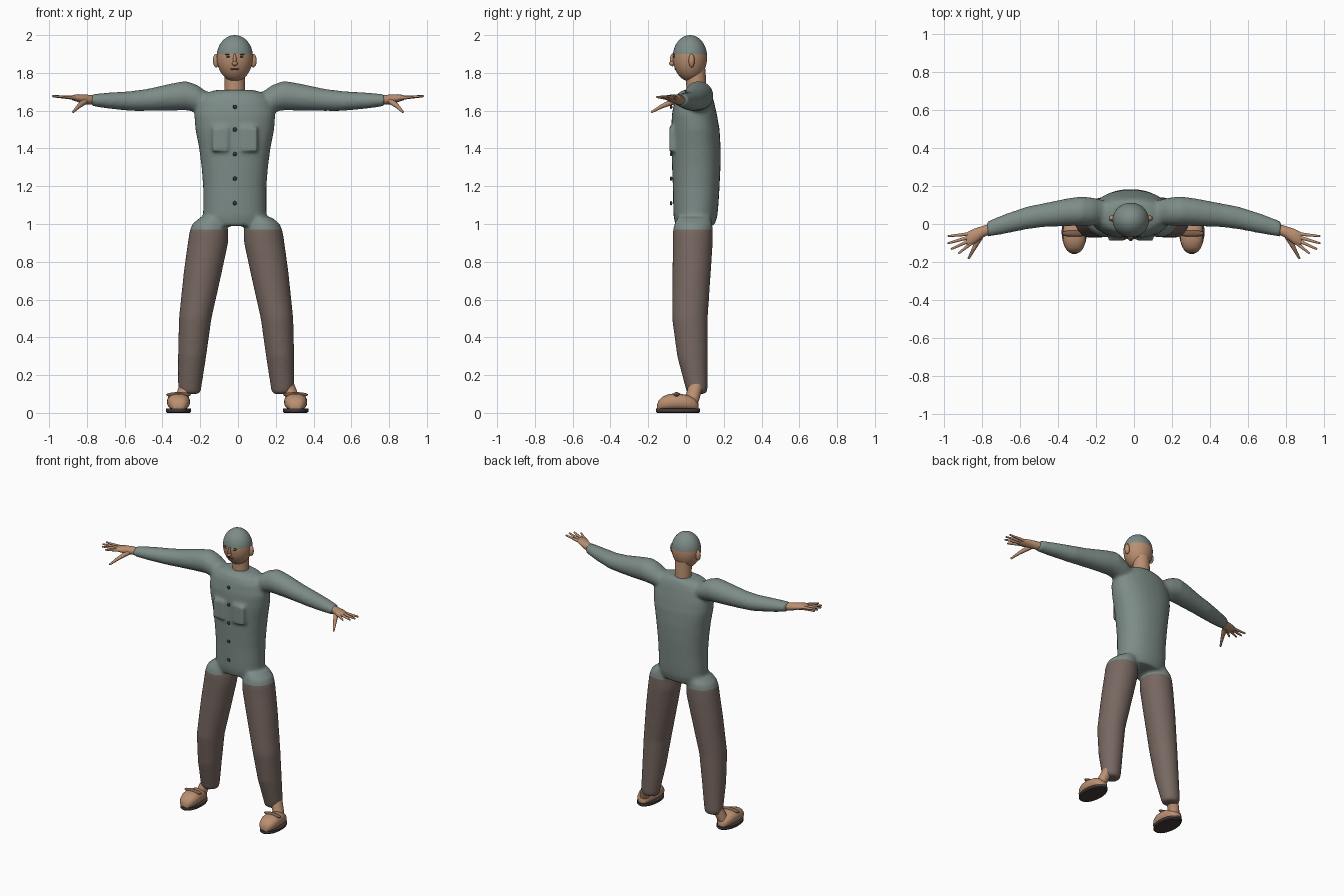
import bpy, bmesh, math
from mathutils import Vector

if "Cube" in bpy.data.objects:
    bpy.data.objects.remove(bpy.data.objects["Cube"])

CX = -0.017  # centre line of torso and head


def material(name, rgb):
    m = bpy.data.materials.new(name)
    m.diffuse_color = (*rgb, 1)
    m.use_nodes = True
    m.node_tree.nodes["Principled BSDF"].inputs["Base Color"].default_value = m.diffuse_color
    return m


COAT = material("grey_green_cloth", (0.205, 0.262, 0.245))
TROUSERS = material("brown_cloth", (0.185, 0.137, 0.118))
SKIN = material("tan_skin", (0.49, 0.275, 0.165))
STRAP = material("strap_brown", (0.20, 0.11, 0.07))
DARK = material("dark_sole", (0.06, 0.045, 0.042))
BUTTON = material("button_dark", (0.035, 0.04, 0.042))
LIP = material("lip_brown", (0.16, 0.06, 0.045))


def loft(bm, axis, rings, n=28, power=1.0):
    """Capped rings (position, centre 1, centre 2, radius 1, radius 2) along an axis."""
    def sp(v):
        return math.copysign(abs(v) ** power, v)
    loops = []
    for p, c1, c2, r1, r2 in rings:
        loop = []
        for i in range(n):
            a = 2 * math.pi * i / n
            u, v = c1 + r1 * sp(math.cos(a)), c2 + r2 * sp(math.sin(a))
            co = {"x": (p, u, v), "y": (u, p, v), "z": (u, v, p)}[axis]
            loop.append(bm.verts.new(co))
        loops.append(loop)
    for a, b in zip(loops, loops[1:]):
        for i in range(n):
            j = (i + 1) % n
            bm.faces.new((a[i], a[j], b[j], b[i]))
    bm.faces.new(loops[0])
    bm.faces.new(loops[-1])


def ellipsoid(bm, centre, radii, seg=24):
    vs = bmesh.ops.create_uvsphere(bm, u_segments=seg, v_segments=seg // 2 + 4, radius=1)["verts"]
    for v in vs:
        v.co = Vector([c + r * k for c, r, k in zip(centre, radii, v.co)])


def taper(bm, a, b, ra, rb, n=10):
    """Rounded tapering rod from a to b."""
    a, b = Vector(a), Vector(b)
    d = b - a
    q = d.to_track_quat("Z", "Y")
    res = bmesh.ops.create_cone(bm, cap_ends=True, segments=n, radius1=ra, radius2=rb, depth=d.length)
    for v in res["verts"]:
        v.co = q @ v.co + (a + b) / 2
    ellipsoid(bm, b, (rb, rb, rb), 10)


def finish(name, bm, mats, angle=50):
    bmesh.ops.recalc_face_normals(bm, faces=bm.faces[:])
    me = bpy.data.meshes.new(name)
    bm.to_mesh(me)
    bm.free()
    for m in mats:
        me.materials.append(m)
    for p in me.polygons:
        p.use_smooth = True
    me.set_sharp_from_angle(angle=math.radians(angle))
    ob = bpy.data.objects.new(name, me)
    bpy.context.collection.objects.link(ob)
    return ob


def split_colour(bm, z):
    """Cut at a height, then give faces below it material 1."""
    bmesh.ops.bisect_plane(bm, geom=bm.verts[:] + bm.edges[:] + bm.faces[:],
                           plane_co=(0, 0, z), plane_no=(0, 0, 1))
    for f in bm.faces:
        f.material_index = 0 if f.calc_center_median().z > z else 1


# Clothed body: torso, sleeves, trouser legs and pockets fused together
bm = bmesh.new()
torso = [(0.99, .15, -.055, .15), (1.04, .168, -.066, .166), (1.1, .168, -.068, .172), (1.2, .168, -.070, .178),
         (1.3, .176, -.074, .183), (1.4, .189, -.077, .184), (1.5, .209, -.078, .178),
         (1.58, .215, -.075, .164), (1.65, .195, -.062, .148), (1.69, .16, -.045, .135),
         (1.71, .10, -.015, .12)]
loft(bm, "z", [(z, CX, (a + b) / 2, w, (b - a) / 2) for z, w, a, b in torso], power=.9)
sleeve = [(.14, .065, 1.645, .06, .05), (.20, .065, 1.665, .074, .072), (.26, .068, 1.680, .078, .078),
          (.34, .062, 1.672, .073, .072), (.466, .047, 1.657, .063, .059), (.555, .033, 1.651, .060, .053),
          (.68, 0, 1.653, .052, .043), (.778, -.028, 1.656, .041, .032)]
legs = [(1.035, .19, .06, -.045, .13), (1.0, .232, .05, -.062, .14), (.96, .247, .040, -.07, .142),
        (.9, .256, .042, -.07, .142), (.75, .277, .074, -.072, .132), (.5, .303, .130, -.074, .115),
        (.3, .308, .158, -.047, .115), (.13, .308, .184, -.002, .115), (.1, .300, .190, .005, .108)]
for s in (-1, 1):
    loft(bm, "x", [(s * r + CX * max(0, 1 - max(0, r - .25) / .5), yc, zc, ry, rz)
                   for r, yc, zc, ry, rz in sleeve])
    loft(bm, "z", [(z, s * (o + i) / 2 - .010, (a + b) / 2, (o - i) / 2, (b - a) / 2)
                   for z, o, i, a, b in legs])
    pocket = bmesh.ops.create_cube(bm, size=1)["verts"]
    for v in pocket:
        v.co = Vector((v.co.x * .082 + CX + s * .078, v.co.y * .056 - .060, v.co.z * .13 + 1.45))
shape = finish("body_shape", bm, [])
rem = shape.modifiers.new("fuse", "REMESH")
rem.mode = "VOXEL"
rem.voxel_size = .011
smo = shape.modifiers.new("soften", "SMOOTH")
smo.factor = .5
smo.iterations = 8
fused = bpy.data.meshes.new_from_object(shape.evaluated_get(bpy.context.evaluated_depsgraph_get()))
bpy.data.objects.remove(shape)
bm = bmesh.new()
bm.from_mesh(fused)
bpy.data.meshes.remove(fused)
split_colour(bm, .97)
finish("coat_and_trousers", bm, [COAT, TROUSERS], 80)

# Head with close-fitting cap, and neck
HC, HR = (CX, .021, 1.885), (.096, .091, .115)
bm = bmesh.new()
ellipsoid(bm, HC, HR, 36)
for v in bm.verts:  # longer chin
    if v.co.z < HC[2]:
        v.co.z = HC[2] + (v.co.z - HC[2]) * 1.13
split_colour(bm, 1.9)
finish("head_and_cap", bm, [COAT, SKIN])
bm = bmesh.new()
loft(bm, "z", [(1.66, CX, .055, .058, .056), (1.72, CX, .055, .054, .053), (1.82, CX, .05, .054, .053)])
finish("neck", bm, [SKIN])


def face_y(dx, z):
    rz = HR[2] * (1.13 if z < HC[2] else 1)
    return HC[1] - HR[1] * math.sqrt(1 - (dx / HR[0]) ** 2 - ((z - HC[2]) / rz) ** 2)


# Ears, nose, eyes, brows and mouth
bm = bmesh.new()
for s in (-1, 1):
    ellipsoid(bm, (CX + s * .098, .03, 1.865), (.018, .016, .036))
finish("ears", bm, [SKIN])
bm = bmesh.new()
ellipsoid(bm, (CX, face_y(0, 1.87) - .002, 1.868), (.009, .014, .034), 16)
ellipsoid(bm, (CX, face_y(0, 1.85) - .008, 1.850), (.015, .015, .012), 16)
finish("nose", bm, [SKIN])
bm = bmesh.new()
for s in (-1, 1):
    ellipsoid(bm, (CX + s * .035, face_y(.035, 1.885), 1.885), (.011, .004, .004), 12)
    ellipsoid(bm, (CX + s * .037, face_y(.037, 1.897), 1.897), (.016, .004, .0025), 12)
finish("eyes_and_brows", bm, [DARK])
bm = bmesh.new()
ellipsoid(bm, (CX, face_y(0, 1.82) + .002, 1.82), (.026, .005, .0045), 16)
finish("mouth", bm, [LIP])

# Coat buttons
bm = bmesh.new()
for z in (1.11, 1.24, 1.37, 1.5, 1.62):
    ellipsoid(bm, (CX, -.079, z), (.011, .007, .011), 14)
finish("buttons", bm, [BUTTON])

# Hands: palm, four fingers and thumb
fingers = [((.865, -.052, 1.668), (.978, -.064, 1.676)), ((.87, -.070, 1.669), (.979, -.101, 1.677)),
           ((.868, -.088, 1.669), (.962, -.131, 1.676)), ((.86, -.102, 1.667), (.923, -.153, 1.672))]
palm = [(.75, -.022, 1.655, .026, .024), (.80, -.042, 1.659, .031, .026), (.845, -.066, 1.666, .041, .021),
        (.875, -.078, 1.669, .038, .014), (.885, -.080, 1.669, .028, .008)]
for s, side in ((-1, "left"), (1, "right")):
    bm = bmesh.new()
    loft(bm, "x", [(s * r, *rest) for r, *rest in palm], 20)
    for a, b in fingers:
        taper(bm, (s * a[0], *a[1:]), (s * b[0], *b[1:]), .0105, .0055)
    taper(bm, (s * .81, -.065, 1.65), (s * .845, -.13, 1.622), .017, .011)
    taper(bm, (s * .845, -.13, 1.622), (s * .872, -.18, 1.594), .011, .006)
    finish(side + "_hand", bm, [SKIN])

# Feet: ankle, shoe, strap and sole
upper = [(-.153, .018, .045), (-.143, .036, .068), (-.125, .049, .086), (-.09, .060, .1), (-.045, .061, .104),
         (.01, .054, .094), (.045, .042, .078), (.066, .022, .05)]
for s, side in ((-1, "left"), (1, "right")):
    x = s * .310 - .005
    bm = bmesh.new()
    loft(bm, "z", [(.03, x, .02, .036, .036), (.08, x - s * .015, .035, .036, .038),
                   (.16, x - s * .05, .056, .04, .04)], 20)
    finish(side + "_ankle", bm, [SKIN])
    bm = bmesh.new()
    loft(bm, "y", [(y, x, (.012 + t) / 2, w, (t - .012) / 2) for y, w, t in upper], 24, .85)
    finish(side + "_shoe", bm, [SKIN], 70)
    bm = bmesh.new()
    ellipsoid(bm, (x, -.05, .096), (.066, .018, .014))
    finish(side + "_strap", bm, [STRAP])
    bm = bmesh.new()
    loft(bm, "z", [(0, x, -.042, .060, .110), (.006, x, -.042, .067, .117), (.022, x, -.042, .067, .117)], 32)
    finish(side + "_sole", bm, [DARK], 35)
